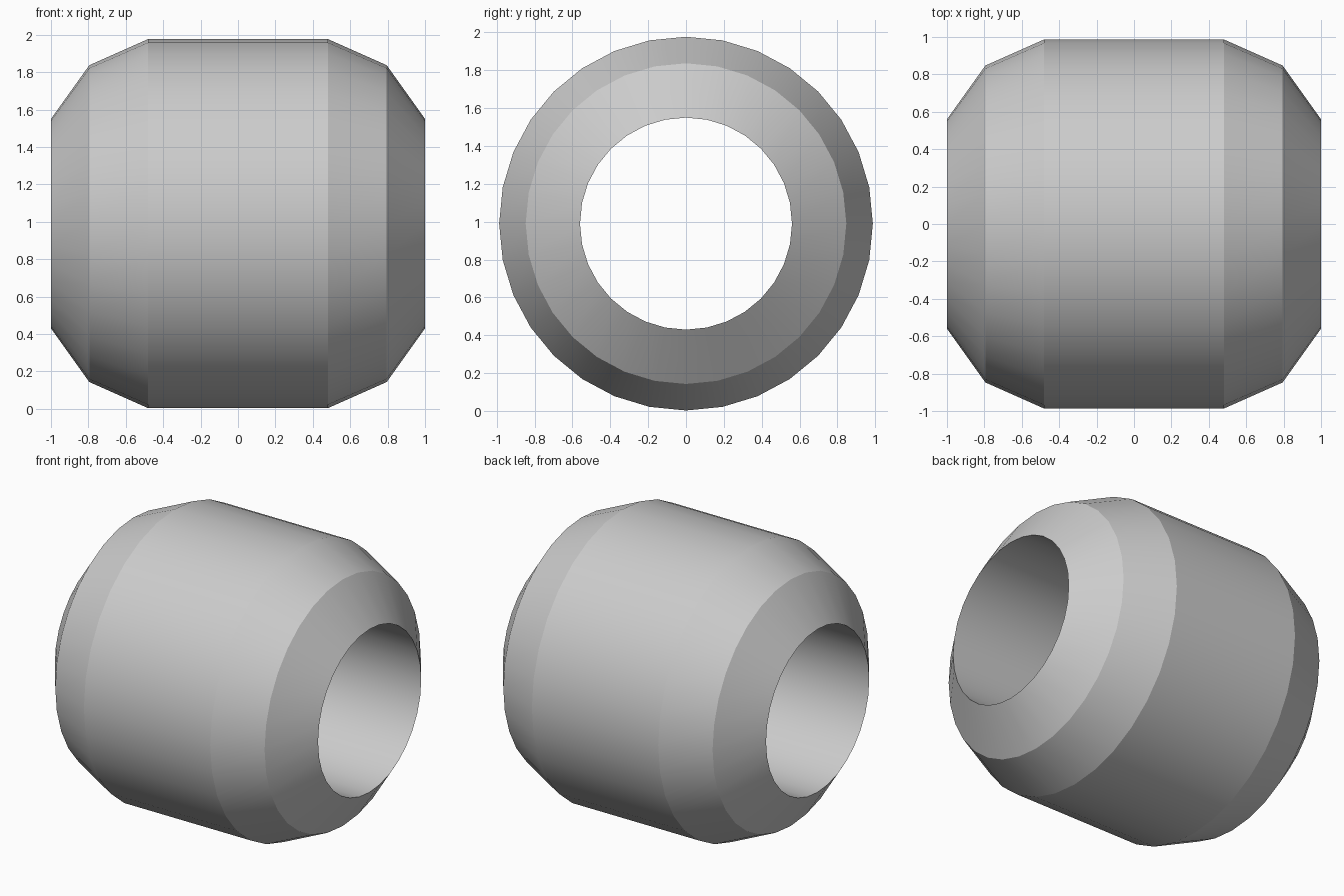
import bpy, bmesh
from math import cos, sin, tau, radians

if "Cube" in bpy.data.objects:
    bpy.data.objects.remove(bpy.data.objects["Cube"])

SIDES = 32
CENTRE_Z = 0.99

# Half cross-section (x, radius): outer face with two chamfers per end, straight bore
half = [(0.48, 0.987), (0.795, 0.847), (1.0, 0.56)]
profile = [(-x, r) for x, r in reversed(half)] + half

bm = bmesh.new()
rings = [[bm.verts.new((x, r * sin(tau * i / SIDES), r * cos(tau * i / SIDES)))
          for i in range(SIDES)] for x, r in profile]

# Bridge each ring to the next; the last pair closes the bore
for a, b in zip(rings, rings[1:] + rings[:1]):
    for i in range(SIDES):
        j = (i + 1) % SIDES
        bm.faces.new((a[i], a[j], b[j], b[i]))
bmesh.ops.recalc_face_normals(bm, faces=bm.faces)

mesh = bpy.data.meshes.new("bead_ring")
bm.to_mesh(mesh)
bm.free()
ring = bpy.data.objects.new("bead_ring", mesh)
ring.location.z = CENTRE_Z
bpy.context.collection.objects.link(ring)

# Smooth around the ring, sharp between the bands
bpy.context.view_layer.objects.active = ring
ring.select_set(True)
bpy.ops.object.shade_smooth_by_angle(angle=radians(18))
